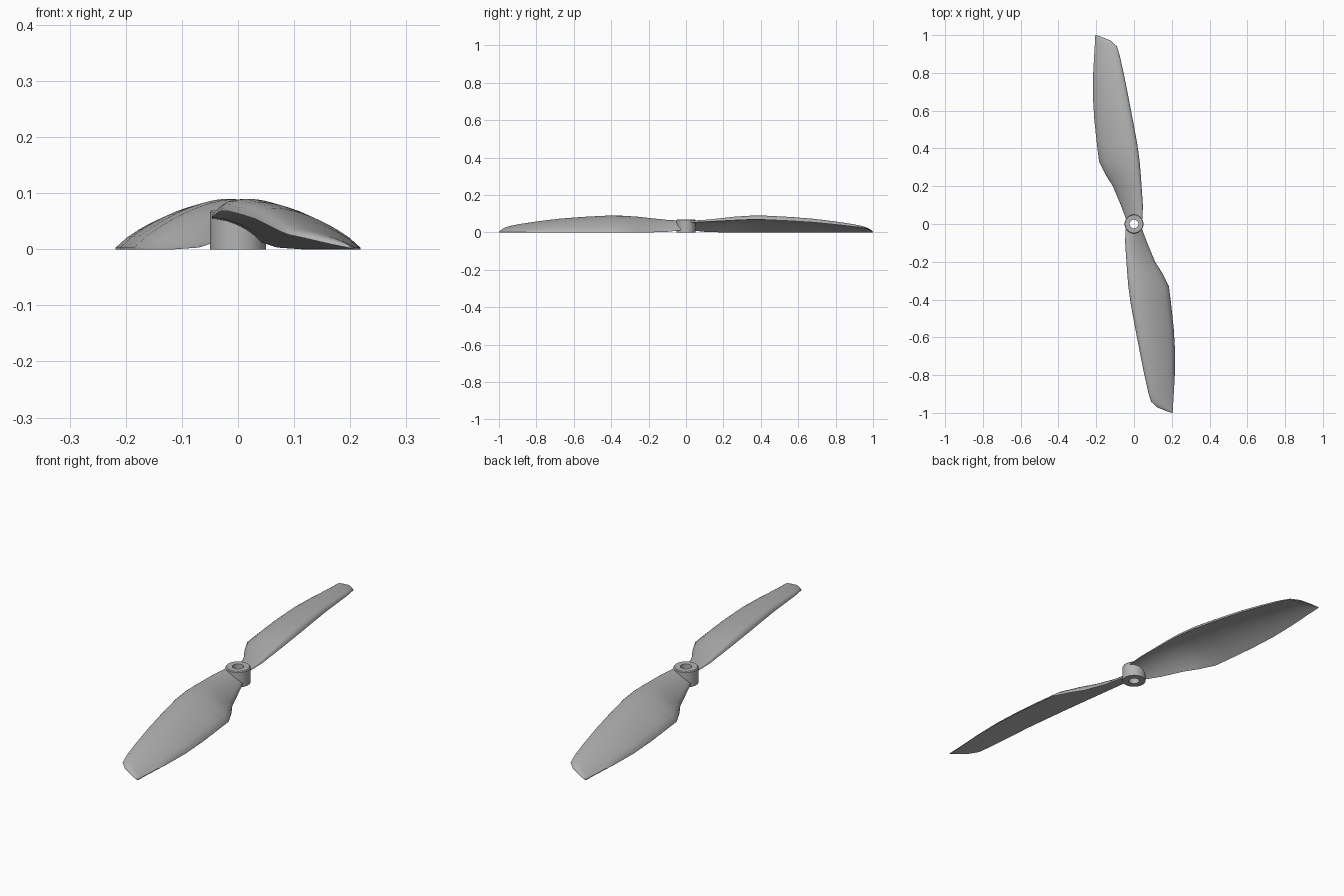
import bpy, bmesh, math

cube = bpy.data.objects.get("Cube")
if cube:
    bpy.data.objects.remove(cube)

grey = bpy.data.materials.new("plain grey")
grey.use_nodes = True
colour = (0.45, 0.45, 0.45, 1)
grey.diffuse_color = colour
grey.node_tree.nodes["Principled BSDF"].inputs["Base Color"].default_value = colour


def loft(name, rings, closed, angle):
    """Skin a list of equal rings; closed joins last to first, otherwise ends are capped."""
    bm = bmesh.new()
    rows = [[bm.verts.new(p) for p in ring] for ring in rings]
    n = len(rows[0])
    pairs = list(zip(rows, rows[1:])) + ([(rows[-1], rows[0])] if closed else [])
    for a, b in pairs:
        for i in range(n):
            j = (i + 1) % n
            bm.faces.new((a[i], a[j], b[j], b[i]))
    if not closed:
        bm.faces.new(rows[0])
        bm.faces.new(rows[-1])
    bmesh.ops.recalc_face_normals(bm, faces=bm.faces)
    mesh = bpy.data.meshes.new(name)
    bm.to_mesh(mesh)
    bm.free()
    mesh.materials.append(grey)
    obj = bpy.data.objects.new(name, mesh)
    bpy.context.collection.objects.link(obj)
    bpy.ops.object.select_all(action='DESELECT')
    obj.select_set(True)
    bpy.context.view_layer.objects.active = obj
    bpy.ops.object.shade_smooth_by_angle(angle=math.radians(angle))
    return obj


# Blade stations: distance, leading x, trailing x, leading z, trailing z, crown height
stations = [
    (.026, -.045, .042, .054, .012, .018),
    (.1, -.047, .07, .057, .003, .022),
    (.2, -.04, .112, .062, 0, .03),
    (.26, -.036, .15, .065, 0, .035),
    (.33, -.03, .185, .068, 0, .038),
    (.42, -.018, .196, .068, 0, .039),
    (.55, .006, .21, .062, 0, .037),
    (.68, .031, .218, .054, 0, .033),
    (.8, .055, .216, .042, 0, .027),
    (.89, .075, .211, .032, 0, .021),
    (.94, .09, .208, .026, 0, .015),
    (.97, .122, .207, .019, 0, .011),
    (.99, .17, .206, .008, 0, .006),
    (1, .2, .205, .002, 0, .002),
]
STEPS = 14


def section(dist, lead_x, trail_x, lead_z, trail_z, crown, side):
    """Cambered section: domed upper skin and hollow lower skin."""
    upper, lower = [], []
    for i in range(STEPS + 1):
        t = (i / STEPS) ** 1.5
        x = lead_x + (trail_x - lead_x) * t
        z = lead_z + (trail_z - lead_z) * t
        dome = crown * 2.38 * t ** .5 * (1 - t) ** .8
        hollow = crown * 2 * t * (1 - t)
        upper.append((x * side, -dist * side, z + dome + .003 * t))
        lower.append((x * side, -dist * side, z + hollow))
    return upper + lower[:0:-1]


for name, side in (("front_blade", 1), ("back_blade", -1)):
    loft(name, [section(*s, side) for s in stations], False, 50)

# Hub: a lathed tube with a softened upper rim
profile = [(.023, 0), (.05, 0), (.05, .066), (.047, .07), (.023, .07)]
SIDES = 40
turns = [2 * math.pi * k / SIDES for k in range(SIDES)]
loft("hub", [[(r * math.cos(a), r * math.sin(a), z) for a in turns]
             for r, z in profile], True, 35)
